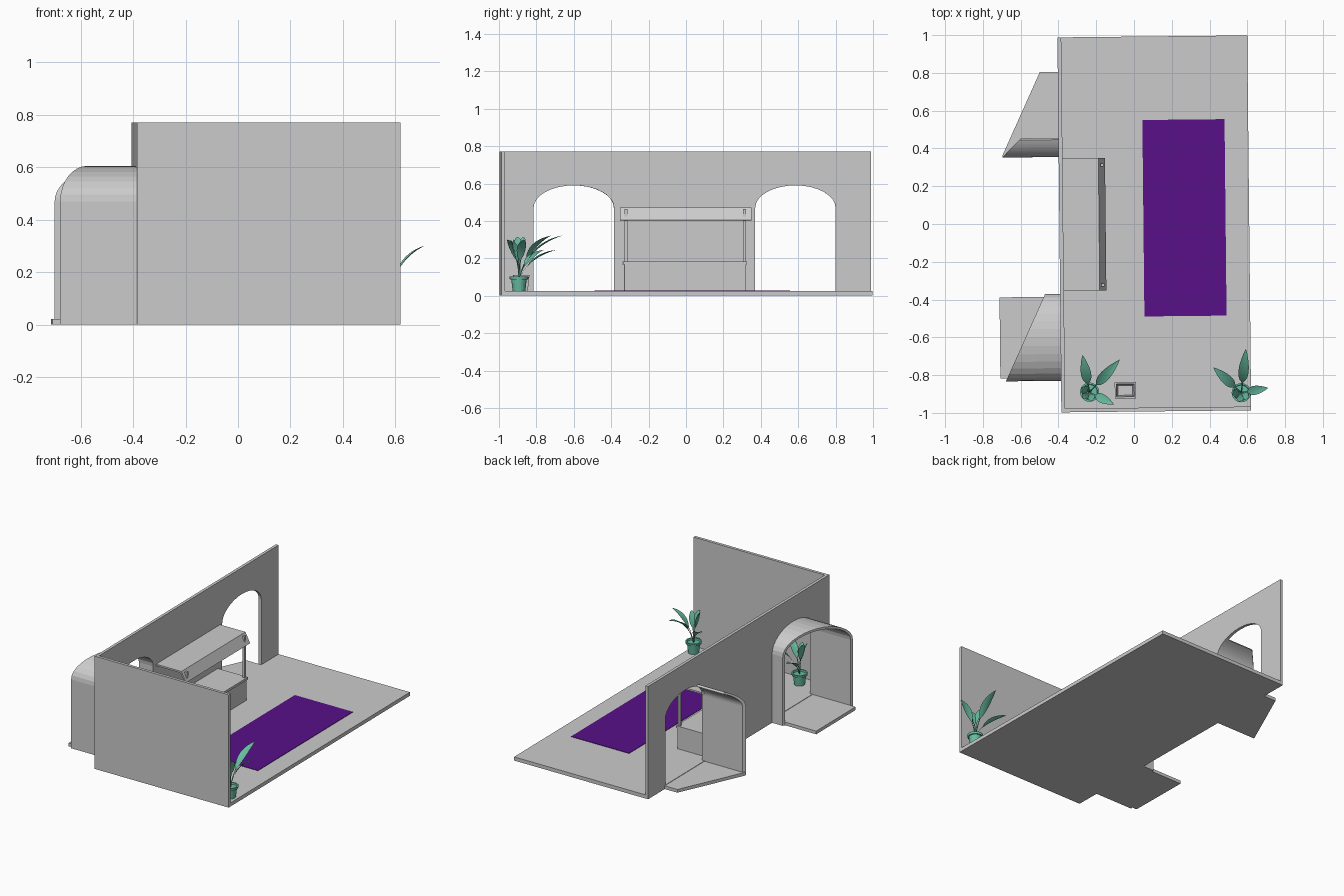
import bpy, bmesh, math
from mathutils import Matrix, Vector

if "Cube" in bpy.data.objects:
    bpy.data.objects.remove(bpy.data.objects["Cube"])

TILT = Matrix.Rotation(0.0105, 4, 'Z')   # whole room is turned very slightly


def material(name, rgb):
    m = bpy.data.materials.new(name)
    m.diffuse_color = (*rgb, 1)
    m.use_nodes = True
    m.node_tree.nodes["Principled BSDF"].inputs["Base Color"].default_value = m.diffuse_color
    return m


purple = material("rug_purple", (0.1, 0.005, 0.25))
green = material("plant_green", (0.14, 0.5, 0.36))


def make(name, verts, faces, mat=None, matrix=TILT, smooth=False, fix=True):
    me = bpy.data.meshes.new(name)
    me.from_pydata([tuple(v) for v in verts], [], faces)
    if fix:
        bm = bmesh.new()
        bm.from_mesh(me)
        bmesh.ops.recalc_face_normals(bm, faces=bm.faces[:])
        bm.to_mesh(me)
        bm.free()
    if smooth:
        me.shade_smooth()
    ob = bpy.data.objects.new(name, me)
    bpy.context.collection.objects.link(ob)
    me.transform(matrix)
    if mat:
        me.materials.append(mat)
    return ob


def prism(name, pts, axis, a, b, mat=None):
    """Extrude a 2D outline along an axis from a to b."""
    def put(p, d):
        v = list(p)
        v.insert("xyz".index(axis), d)
        return v
    n = len(pts)
    verts = [put(p, a) for p in pts] + [put(p, b) for p in pts]
    faces = [list(range(n)), list(range(2 * n - 1, n - 1, -1))]
    faces += [(i, (i + 1) % n, n + (i + 1) % n, n + i) for i in range(n)]
    return make(name, verts, faces, mat)


def box(name, x0, x1, y0, y1, z0, z1, mat=None):
    return prism(name, [(x0, y0), (x1, y0), (x1, y1), (x0, y1)], 'z', z0, z1, mat)


def arch(c, r, rise, spring=0.47, a0=180, a1=0, n=16):
    """Arch profile (y, z) from the left foot over the top."""
    out = [(c - r, 0)]
    for i in range(n + 1):
        a = math.radians(a0 + (a1 - a0) * i / n)
        out.append((c + r * math.cos(a), spring + rise * math.sin(a)))
    return out


def vault(name, c, xend, a1=0):
    """Thin arched shell behind the wall, its open end cut on a slant."""
    outer = arch(c, 0.230, 0.135, a1=a1)
    inner = arch(c, 0.215, 0.120, a1=a1)
    if a1 == 0:
        outer.append((c + 0.230, 0))
        inner.append((c + 0.215, 0))
    verts, faces = [], []
    for o, i in zip(outer, inner):
        verts += [(-0.393, *o), (xend(o[0]), *o), (xend(i[0]), *i), (-0.393, *i)]
    for k in range(len(outer) - 1):
        for j in range(4):
            j2 = (j + 1) % 4
            faces.append((4 * k + j, 4 * k + j2, 4 * k + 4 + j2, 4 * k + 4 + j))
    m = len(verts)
    faces += [(0, 1, 2, 3), (m - 4, m - 3, m - 2, m - 1)]
    make(name, verts, faces)


# Room shell
C1, C2 = -0.596, 0.589
box("floor", -0.395, 0.61, -0.993, 0.992, 0, 0.025)
box("front_wall", -0.395, 0.61, -0.993, -0.973, 0, 0.77)
outline = [(-0.993, 0)]
for c in (C1, C2):
    outline += arch(c, 0.215, 0.12) + [(c + 0.215, 0)]
outline += [(0.992, 0), (0.992, 0.77), (-0.993, 0.77)]
prism("arched_wall", outline, 'x', -0.395, -0.375)

# Alcoves behind the arches
box("front_alcove_floor", -0.716, -0.39, C1 - 0.215, C1 + 0.215, 0, 0.022)
prism("back_alcove_floor", [(-0.39, 0.365), (-0.695, 0.365), (-0.49, 0.81), (-0.39, 0.81)],
      'z', 0, 0.022)
vault("front_alcove_vault", C1, lambda y: -0.475 - (C1 + 0.23 - y) * 0.46)
vault("back_alcove_part_vault", C2, lambda y: -0.695 + (y - C2 + 0.23) * 1.0, a1=127)

# Counter with posts and canopy
box("counter_base", -0.375, -0.157, -0.328, 0.322, 0, 0.167)
box("counter_top", -0.375, -0.15, -0.335, 0.328, 0.167, 0.183)
for i, y in enumerate((-0.328, 0.306)):
    box(f"counter_post_{i}", -0.175, -0.159, y, y + 0.016, 0.183, 0.464)
prism("canopy", [(-0.375, 0.473), (-0.185, 0.473), (-0.15, 0.405),
                 (-0.159, 0.402), (-0.192, 0.462), (-0.375, 0.462)], 'y', -0.35, 0.352)

# Rug
box("rug", 0.05, 0.485, -0.49, 0.55, 0.024, 0.028, purple)

# Hollow waste bin: rings of half sizes going up outside, down inside
verts, faces = [], []
rings = [(0.046, 0.034, 0.025), (0.056, 0.043, 0.11), (0.047, 0.034, 0.11), (0.038, 0.026, 0.032)]
for hx, hy, z in rings:
    verts += [(-0.055 + sx * hx, -0.88 + sy * hy, z)
              for sx, sy in ((-1, -1), (1, -1), (1, 1), (-1, 1))]
for k in range(3):
    faces += [(4 * k + j, 4 * k + (j + 1) % 4, 4 * k + 4 + (j + 1) % 4, 4 * k + 4 + j)
              for j in range(4)]
make("waste_bin", verts, faces + [(0, 1, 2, 3), (12, 13, 14, 15)])

# Potted plants
POT = [(0.034, 0.025), (0.041, 0.088), (0.049, 0.088), (0.051, 0.103), (0.042, 0.103), (0.04, 0.092)]
# leaf: heading in degrees, reach, tip height, half width
LEAVES = [(10, 0.145, 0.30, 0.024), (84, 0.235, 0.322, 0.027), (138, 0.2, 0.245, 0.027),
          (255, 0.05, 0.30, 0.024), (190, 0.05, 0.315, 0.024), (320, 0.05, 0.29, 0.022)]


def plant(label, x, y, turn):
    place = Matrix.Translation((x, y, 0)) @ Matrix.Rotation(math.radians(turn), 4, 'Z')
    n = 20
    verts = [(r * math.cos(math.tau * j / n), r * math.sin(math.tau * j / n), z)
             for r, z in POT for j in range(n)]
    faces = [(k * n + j, k * n + (j + 1) % n, (k + 1) * n + (j + 1) % n, (k + 1) * n + j)
             for k in range(len(POT) - 1) for j in range(n)]
    faces += [list(range(n)), list(range((len(POT) - 1) * n, len(POT) * n))]
    make(label + "_pot", verts, faces, green, place)
    verts, faces = [], []
    steps = 14
    for ang, reach, top, half in LEAVES:
        a = math.radians(ang)
        out = Vector((math.cos(a), math.sin(a), 0))
        side = Vector((-out.y, out.x, 0))
        base = len(verts)
        for i in range(steps + 1):
            t = i / steps
            r = 2 * t * (1 - t) * 0.22 * reach + t * t * reach
            z = (1 - t) ** 2 * 0.09 + 2 * t * (1 - t) * (top * 0.82) + t * t * top
            blade = max(0, (t - 0.35) / 0.65)
            w = max(0.004 * (1 - t), half * math.sin(math.pi * blade ** 0.8) ** 0.8 if 0 < blade < 1 else 0)
            mid = out * r + Vector((0, 0, z))
            lift = Vector((0, 0, w * 0.35))
            verts += [mid - side * w + lift, mid, mid + side * w + lift]
        for i in range(steps):
            b = base + 3 * i
            faces += [(b, b + 3, b + 4, b + 1), (b + 1, b + 4, b + 5, b + 2)]
    make(label + "_leaves", verts, faces, green, place, smooth=True, fix=False)


plant("right_plant", 0.568, -0.893, 0)
plant("left_plant", -0.235, -0.89, -37)
